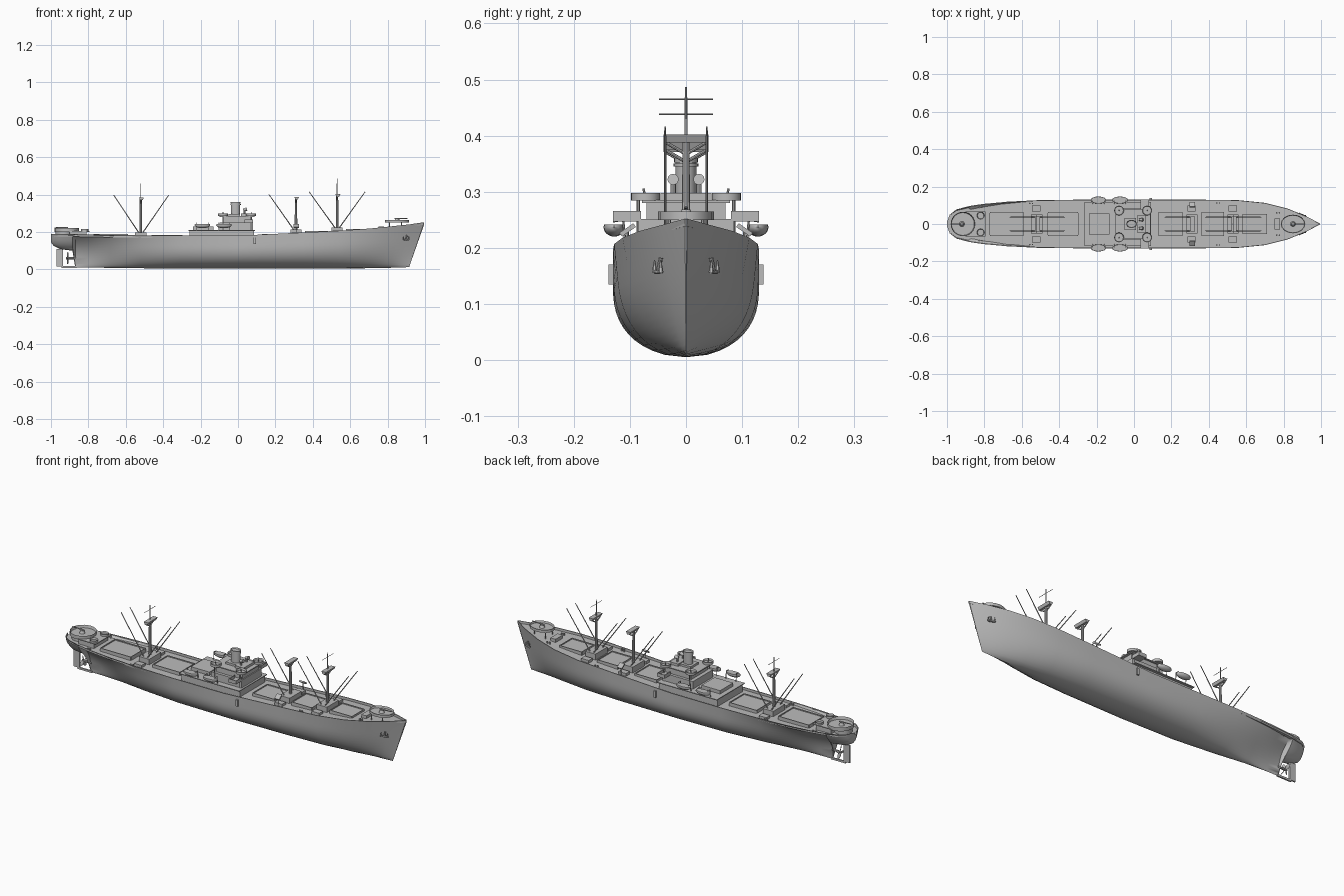
import bpy, bmesh, math
from mathutils import Vector, Matrix

cube = bpy.data.objects.get("Cube")
if cube:
    bpy.data.objects.remove(cube)

grey = bpy.data.materials.new("ship_grey")
grey.use_nodes = True
tone = (0.5, 0.5, 0.5, 1)
grey.diffuse_color = tone
grey.node_tree.nodes["Principled BSDF"].inputs["Base Color"].default_value = tone


def finish(name, bm, smooth=True):
    bmesh.ops.recalc_face_normals(bm, faces=bm.faces)
    mesh = bpy.data.meshes.new(name)
    bm.to_mesh(mesh)
    bm.free()
    mesh.materials.append(grey)
    obj = bpy.data.objects.new(name, mesh)
    bpy.context.scene.collection.objects.link(obj)
    if smooth:
        bpy.ops.object.select_all(action='DESELECT')
        obj.select_set(True)
        bpy.context.view_layer.objects.active = obj
        bpy.ops.object.shade_smooth_by_angle(angle=math.radians(35))
    return obj


def box(name, x, y, z, turn=0):
    """Box from (low, high) ranges, optionally rolled about x."""
    bm = bmesh.new()
    bmesh.ops.create_cube(bm, size=1)
    size = Vector([b - a for a, b in (x, y, z)])
    mid = Vector([(a + b) / 2 for a, b in (x, y, z)])
    bm.transform(Matrix.Translation(mid) @ Matrix.Rotation(turn, 4, 'X') @ Matrix.Diagonal(size).to_4x4())
    return finish(name, bm, False)


def rod(name, start, end, r, tip=None, sides=8):
    a, b = Vector(start), Vector(end)
    bm = bmesh.new()
    bmesh.ops.create_cone(bm, cap_ends=True, segments=sides, radius1=r,
                          radius2=r if tip is None else tip, depth=(b - a).length)
    turn = (b - a).to_track_quat('Z', 'Y').to_matrix().to_4x4()
    bm.transform(Matrix.Translation((a + b) / 2) @ turn)
    return finish(name, bm)


def tub(name, x, y, z, rx, ry, height, rim=0.004, sides=20):
    """Round open tub with a thin wall and a recessed floor."""
    bm = bmesh.new()
    bmesh.ops.create_cone(bm, cap_ends=True, segments=sides, radius1=1, radius2=1, depth=1)
    bm.transform(Matrix.Translation((x, y, z + height / 2)) @ Matrix.Diagonal((rx, ry, height, 1)))
    bm.faces.ensure_lookup_table()
    top = max(bm.faces, key=lambda f: f.calc_center_median().z)
    bmesh.ops.inset_region(bm, faces=[top], thickness=rim)
    bmesh.ops.translate(bm, verts=top.verts, vec=(0, 0, -height * 0.7))
    return finish(name, bm)


# Hull stations: x, half beam, sheer, keel, fineness, flare power, rake
stations = [
    (-1, .012, .19, .145, .3, 1, 0), (-.985, .05, .19, .125, .4, 1, 0),
    (-.95, .078, .19, .108, .5, 1, 0), (-.885, .095, .188, .1, .6, 1, 0),
    (-.87, .098, .188, .01, 1, 3, 0), (-.8, .108, .186, .01, .95, 2.3, 0),
    (-.68, .119, .184, .008, .7, 1.7, 0), (-.52, .127, .182, .006, .35, 1.3, 0),
    (-.3, .13, .18, .005, .08, 1, 0), (0, .13, .18, .005, 0, 1, 0),
    (.35, .13, .197, .005, .03, 1, 0), (.55, .128, .207, .005, .15, 1, 0),
    (.7, .113, .218, .006, .35, 1, .01), (.82, .083, .23, .008, .55, 1, .025),
    (.92, .042, .241, .01, .7, 1, .05), (.995, .002, .252, .012, 1, 1, .08)]


def section(x, beam, sheer, keel, fine, power, rake, steps=14):
    inner, deck = max(beam - 0.004, beam / 3), sheer - 0.013
    half = [(x, inner, deck), (x, inner, sheer)]
    for i in range(steps + 1):
        t = (1 - i / steps) ** 1.4
        u = min(1, t / 0.7)
        full = math.sqrt(1 - (1 - u) ** 2.4)
        w = beam * ((1 - fine) * full + fine * t ** power)
        half.append((x + rake * (t - 1), w, keel + t * (sheer - keel)))
    return half + [(px, -py, pz) for px, py, pz in half[-2::-1]]


bm = bmesh.new()
rings = [[bm.verts.new(p) for p in section(*s)] for s in stations]
for a, b in zip(rings, rings[1:]):
    for i in range(len(a)):
        j = (i + 1) % len(a)
        bm.faces.new((a[i], a[j], b[j], b[i]))
for ring in (rings[0], rings[-1]):
    bm.faces.new(ring)
finish("hull", bm)

# Rudder, stern frame and propeller
box("rudder", (-.97, -.945), (-.004, .004), (.016, .11))
box("stern_post", (-.945, -.935), (-.004, .004), (.01, .12))
box("stern_shoe", (-.945, -.86), (-.004, .004), (.008, .018))
rod("propeller_hub", (-.92, 0, .06), (-.865, 0, .06), .006)
for k in range(4):
    bm = bmesh.new()
    bmesh.ops.create_uvsphere(bm, u_segments=8, v_segments=6, radius=1)
    bm.transform(Matrix.Translation((-.91, 0, .06)) @ Matrix.Rotation(k * math.pi / 2 + .4, 4, 'X')
                 @ Matrix.Translation((0, 0, .019)) @ Matrix.Rotation(.6, 4, 'Z')
                 @ Matrix.Diagonal((.002, .009, .016, 1)))
    finish("propeller_blade", bm)

# Cargo hatches with raised coaming
for x0, x1, z in ((-.77, -.59, .172), (-.46, -.3, .168), (.13, .26, .173), (.36, .48, .187), (.58, .71, .198)):
    w = .06 if x1 < .5 else .05
    box("hatch_cover", (x0, x1), (-w, w), (z, z + .012))
    for s in (-1, 1):
        box("hatch_side_coaming", (x0, x1), sorted((s * w, s * (w + .004))), (z - .01, z + .017))
    for x in (x0, x1):
        box("hatch_end_coaming", (x - .002, x + .002), (-w, w), (z - .01, z + .017))

# Masts: x, deck, head, topmast height, boom ends (x)
for x, deck, head, top, ends in ((-.52, .168, .385, .46, (-.665, -.37)),
                                 (.31, .182, .388, 0, (.165,)),
                                 (.53, .193, .402, .487, (.38, .68))):
    box("mast_house", (x - .03, x + .03), (-.05, .05), (deck - .01, deck + .03))
    rod("mast", (x, 0, deck), (x, 0, head), .008, .006, 10)
    bm = bmesh.new()
    bmesh.ops.create_cube(bm, size=1)
    for v in bm.verts:
        if v.co.z < 0:
            v.co.x *= .5
    bm.transform(Matrix.Translation((x + .004, 0, head - .007)) @ Matrix.Diagonal((.026, .08, .014, 1)))
    finish("crosstree", bm, False)
    for s in (-1, 1):
        rod("crosstree_brace", (x, s * .036, head - .014), (x, 0, head - .035), .003)
        box("winch", (x - .025, x + .02), sorted((s * .068, s * .1)), (deck - .01, deck + .014))
        for end in ends:
            foot = x + math.copysign(.012, end - x)
            rod("cargo_boom", (foot, s * .037, deck + .03), (end, s * .037, head + .013), .003, .002, 6)
    if top:
        rod("topmast", (x, 0, head), (x, 0, top), .003, .002, 6)
        rod("yard", (x, -.048, top - .022), (x, .048, top - .022), .0012, sides=6)

# Midship house in tiers
box("lower_house", (-.26, .085), (-.105, .105), (.16, .208))
box("boat_deck", (-.265, .09), (-.118, .118), (.206, .21))
box("aft_deckhouse", (-.24, -.13), (-.055, .055), (.208, .228))
box("middle_house", (-.1, .08), (-.085, .085), (.208, .25))
box("bridge_house", (-.08, .075), (-.07, .07), (.25, .28))
box("bridge_roof", (-.1, .088), (-.078, .078), (.28, .285))
box("wheelhouse", (.015, .065), (-.045, .045), (.285, .298))
box("bridge_wing_floor", (.035, .08), (-.13, .13), (.247, .251))
for s in (-1, 1):
    outer = sorted((s * .08, s * .13))
    box("wing_front", (.077, .08), outer, (.25, .266))
    box("wing_back", (.035, .038), outer, (.25, .266))
    box("wing_end", (.035, .08), sorted((s * .127, s * .13)), (.25, .266))
    for x in (-.08, .07):
        tub("roof_gun_tub", x, s * .072, .284, .026, .026, .014, .003)
        rod("light_gun", (x, s * .072, .288), (x, s * .076, .306), .002, sides=6)
        rod("tub_support", (x, s * .085, .209), (x, s * .085, .286), .003, sides=6)
    # Ventilators
    rod("vent_trunk", (.035, s * .023, .285), (.035, s * .023, .318), .005)
    rod("vent_cowl", (.028, s * .023, .318), (.048, s * .023, .322), .006, .01, 12)
    # Boats and davits
    for x in (-.19, -.075):
        bm = bmesh.new()
        bmesh.ops.create_uvsphere(bm, u_segments=16, v_segments=10, radius=1)
        for v in bm.verts:
            v.co.z = min(v.co.z, .25)
        bm.transform(Matrix.Translation((x, s * .128, .237)) @ Matrix.Diagonal((.042, .019, .017, 1)))
        finish("lifeboat", bm)
        for dx in (-.03, .03):
            rod("davit_post", (x + dx, s * .108, .208), (x + dx, s * .112, .25), .002, sides=6)
            rod("davit_arm", (x + dx, s * .112, .25), (x + dx, s * .13, .247), .002, sides=6)
    # Boarding ladder, raft and deck fittings
    box("boarding_ladder", (.083, .095), sorted((s * .128, s * .138)), (.135, .17))
    box("life_raft", (.297, .325), (s * .104 - .015, s * .104 + .015), (.228, .236), s * -.6)
    rod("raft_strut", (.311, s * .104, .18), (.311, s * .104, .23), .002, sides=6)
    for x, y, z in ((.77, .06, .21), (.45, .112, .19), (-.55, .11, .168), (-.82, .088, .172)):
        for dx in (-.007, .007):
            rod("bollard", (x + dx, s * y, z), (x + dx, s * y, z + .012), .004)

    # Anchors against the bow flare
    rod("anchor_shank", (.902, s * .045, .182), (.899, s * .05, .155), .004)
    rod("anchor_crown", (.888, s * .054, .157), (.912, s * .044, .157), .004)
    for x, y in ((.885, .056), (.914, .045)):
        rod("anchor_fluke", (x, s * y, .156), (x, s * y, .178), .005, .001, 6)

# Funnel
for name, z0, z1, grow in (("funnel", .28, .352, 0), ("funnel_band", .345, .35, .003), ("funnel_cap", .352, .36, .002)):
    tub(name, -.013, 0, z0, .025 + grow, .019 + grow, z1 - z0, .003, 24)
box("funnel_casing", (-.05, .012), (-.032, .032), (.28, .296))

# Bow gun platform on legs
tub("bow_gun_platform", .85, 0, .25, .065, .05, .015, .003, 16)
for x in (.81, .875):
    for s in (-1, 1):
        rod("platform_leg", (x, s * .03, .21), (x, s * .03, .252), .003, sides=6)
box("windlass", (.75, .78), (-.03, .03), (.2, .228))

# Stern house, gun tub and after platform
box("stern_house", (-.9, -.81), (-.06, .06), (.165, .2))
tub("stern_gun_platform", -.915, 0, .2, .065, .065, .02, .004, 24)
rod("stern_platform_trunk", (-.93, 0, .17), (-.93, 0, .203), .045, sides=16)
box("stern_house_roof", (-.9, -.795), (-.066, .066), (.2, .204))
for s in (-1, 1):
    tub("stern_light_tub", -.82, s * .045, .203, .02, .02, .012, .003, 14)

# Deck guns
for x, z, aim in ((.85, .254, 1), (-.92, .206, -1)):
    rod("gun_mount", (x, 0, z), (x, 0, z + .014), .014, .008, 12)
    rod("gun_barrel", (x - aim * .012, 0, z + .016), (x + aim * .06, 0, z + .019), .004, .002)
